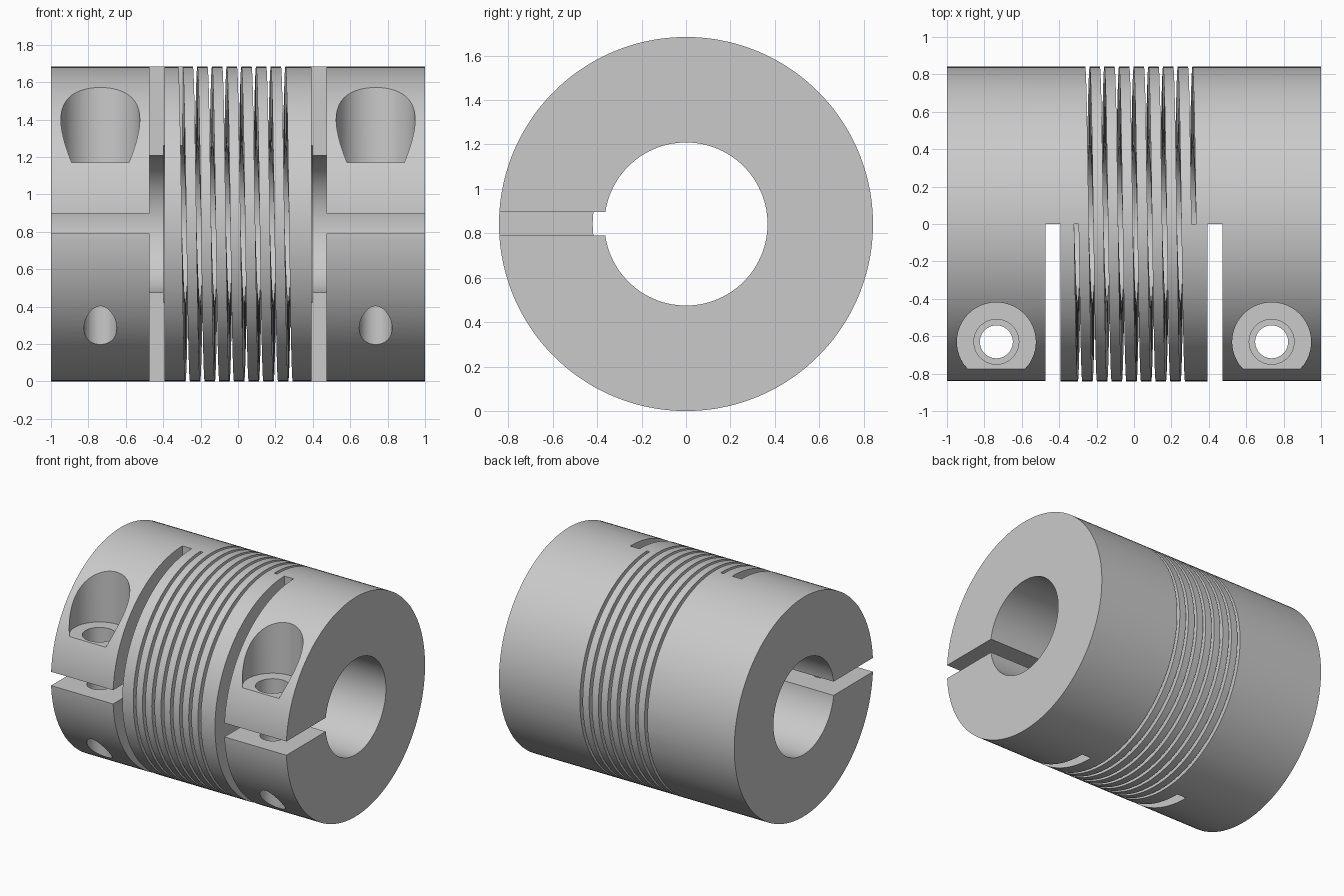
import bpy, bmesh, math
from mathutils import Matrix, Vector

if "Cube" in bpy.data.objects:
    bpy.data.objects.remove(bpy.data.objects["Cube"])

R, BORE, MID_BORE = 0.842, 0.367, 0.42   # outer, end bore and relieved middle bore
SLOT_IN, SLOT_OUT = 0.394, 0.473         # cross slots behind the clamps
SEGS = 128


def add_object(name, bm):
    bmesh.ops.recalc_face_normals(bm, faces=bm.faces)
    mesh = bpy.data.meshes.new(name)
    bm.to_mesh(mesh)
    bm.free()
    obj = bpy.data.objects.new(name, mesh)
    bpy.context.collection.objects.link(obj)
    return obj


def sweep(bm, profile, placements, closed):
    """Skin a closed profile through a list of placement functions."""
    rings = [[bm.verts.new(place(p)) for p in profile] for place in placements]
    count = len(profile)
    pairs = list(zip(rings, rings[1:]))
    if closed:
        pairs.append((rings[-1], rings[0]))
    for a, b in pairs:
        for i in range(count):
            j = (i + 1) % count
            bm.faces.new((a[i], a[j], b[j], b[i]))
    if not closed:
        bm.faces.new(rings[0])
        bm.faces.new(rings[-1])


def around_axis(angle, shift=0.0):
    """Angle runs from the top towards the front, about the x axis."""
    return lambda p: Vector((p[0] + shift, -p[1] * math.sin(angle),
                             R + p[1] * math.cos(angle)))


def box(name, lo, hi):
    bm = bmesh.new()
    lo, hi = Vector(lo), Vector(hi)
    bmesh.ops.create_cube(bm, size=1, matrix=Matrix.Translation((lo + hi) / 2)
                          @ Matrix.Diagonal((*(hi - lo), 1)))
    return add_object(name, bm)


def screw_bore(name, x, steps):
    """Stepped round cutter: (radius, height) points from bottom to top."""
    bm = bmesh.new()
    sides = 64
    rings = [[bm.verts.new((x + r * math.cos(a), -0.63 + r * math.sin(a), z))
              for a in (2 * math.pi * (i + 0.5) / sides for i in range(sides))]
             for r, z in steps]
    for a, b in zip(rings, rings[1:]):
        for i in range(sides):
            j = (i + 1) % sides
            bm.faces.new((a[i], a[j], b[j], b[i]))
    bm.faces.new(rings[0])
    bm.faces.new(rings[-1])
    return add_object(name, bm)


# Turned coupling body with stepped bore, seams kept off the cutting planes
relief = SLOT_IN + 0.003
profile = [(-1, BORE), (-1, R), (1, R), (1, BORE), (relief, BORE),
           (relief, MID_BORE), (-relief, MID_BORE), (-relief, BORE)]
bm = bmesh.new()
sweep(bm, profile, [around_axis(2 * math.pi * (i + 0.5) / SEGS) for i in range(SEGS)], True)
body = add_object("coupling_body", bm)

cutters = []

# Clamp at each end: cross slot, slit, then counterbore, clearance and threaded hole
for side in (-1, 1):
    xs = sorted((side * SLOT_IN, side * SLOT_OUT))
    cutters.append(box("slot_cutter", (xs[0], -1, -0.1), (xs[1], 0.001, 1.8)))
    xs = sorted((side * (SLOT_OUT - 0.03), side * 1.1))
    cutters.append(box("slit_cutter", (xs[0], -1.1, 0.791), (xs[1], -0.2, 0.897)))
    cutters.append(screw_bore("screw_cutter", side * 0.736,
                              [(0.088, -0.1), (0.088, 0.85), (0.12, 0.85),
                               (0.12, 1.172), (0.211, 1.172), (0.211, 1.9)]))

# Helical flexure cut: eight turns starting and ending at the top
TURNS, STEPS, START, END, HALF = 8, 96, -0.308, 0.32, 0.012
section = [(-HALF, 0.39), (-HALF, 0.9), (HALF, 0.9), (HALF, 0.39)]
total = TURNS * STEPS
bm = bmesh.new()
sweep(bm, section, [around_axis(2 * math.pi * i / STEPS, START + (END - START) * i / total)
                    for i in range(total + 1)], False)
bmesh.ops.triangulate(bm, faces=bm.faces)
cutters.append(add_object("helix_cutter", bm))

for cutter in cutters:
    cutter.hide_render = True
    mod = body.modifiers.new(cutter.name, 'BOOLEAN')
    mod.operation, mod.solver, mod.object = 'DIFFERENCE', 'EXACT', cutter

# Bake the cuts and remove the cutters
bpy.context.view_layer.update()
graph = bpy.context.evaluated_depsgraph_get()
baked = bpy.data.meshes.new_from_object(body.evaluated_get(graph))
body.modifiers.clear()
body.data = baked
for cutter in cutters:
    bpy.data.objects.remove(cutter)

# Plain metal colour
metal = bpy.data.materials.new("grey_metal")
metal.use_nodes = True
colour = (0.59, 0.59, 0.59, 1)
metal.diffuse_color = colour
metal.node_tree.nodes["Principled BSDF"].inputs["Base Color"].default_value = colour
body.data.materials.clear()
body.data.materials.append(metal)

# Smooth curved walls, sharp machined edges
bpy.ops.object.select_all(action='DESELECT')
body.select_set(True)
bpy.context.view_layer.objects.active = body
bpy.ops.object.shade_smooth_by_angle(angle=math.radians(30))
